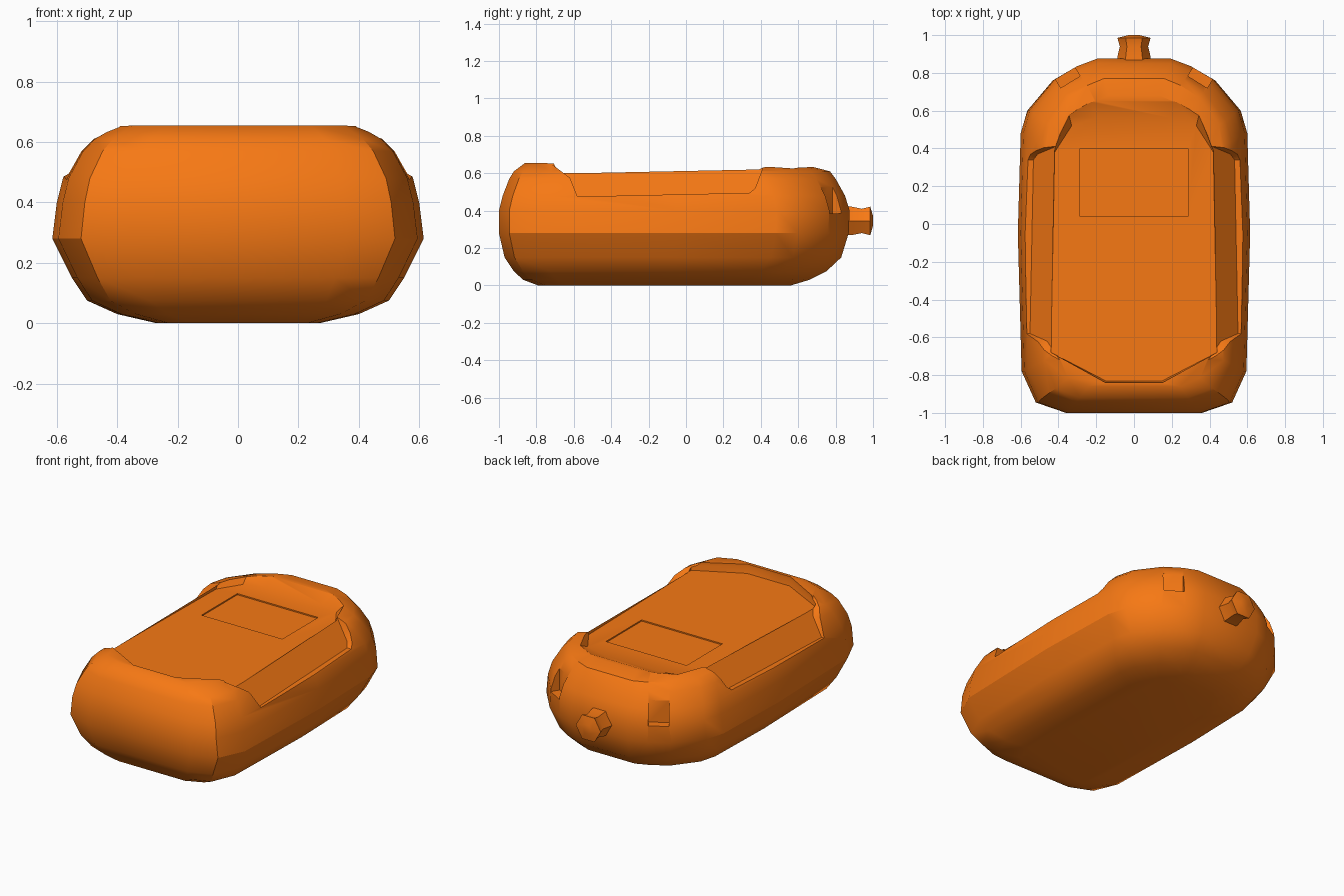
import bpy, bmesh, math
from mathutils import Matrix, Vector

if "Cube" in bpy.data.objects:
    bpy.data.objects.remove(bpy.data.objects["Cube"])

orange = bpy.data.materials.new("orange_plastic")
orange.diffuse_color = (0.93, 0.19, 0.007, 1)
orange.use_nodes = True
orange.node_tree.nodes["Principled BSDF"].inputs["Base Color"].default_value = orange.diffuse_color


def loft(name, rings):
    """Closed skin through equal-length rings of points."""
    bm = bmesh.new()
    rows = [[bm.verts.new(p) for p in ring] for ring in rings]
    n = len(rows[0])
    for a, b in zip(rows, rows[1:]):
        for i in range(n):
            j = (i + 1) % n
            bm.faces.new((a[i], a[j], b[j], b[i]))
    bm.faces.new(rows[0][::-1])
    bm.faces.new(rows[-1])
    bmesh.ops.recalc_face_normals(bm, faces=bm.faces)
    mesh = bpy.data.meshes.new(name)
    bm.to_mesh(mesh)
    bm.free()
    mesh.materials.append(orange)
    ob = bpy.data.objects.new(name, mesh)
    bpy.context.collection.objects.link(ob)
    return ob


def activate(ob):
    bpy.ops.object.select_all(action='DESELECT')
    ob.select_set(True)
    bpy.context.view_layer.objects.active = ob


def carve(ob, cutter):
    cutter.hide_render = True
    activate(ob)
    mod = ob.modifiers.new("cut", 'BOOLEAN')
    mod.operation, mod.solver, mod.object = 'DIFFERENCE', 'EXACT', cutter
    bpy.ops.object.modifier_apply(modifier=mod.name)
    bpy.data.objects.remove(cutter, do_unlink=True)


def mirrored(half):
    return half + [(-x, y) for x, y in reversed(half)]


def box(name, size, matrix):
    x, y, z = (s / 2 for s in size)
    corners = [(-x, -y), (x, -y), (x, y), (-x, y)]
    return loft(name, [[matrix @ Vector((a, b, h)) for a, b in corners] for h in (-z, z)])


# rounded shell: one plan outline, scaled per height
outline = mirrored([(0.2, 0.87), (0.31, 0.83), (0.43, 0.76), (0.565, 0.60), (0.60, 0.48),
                    (0.615, -0.05), (0.595, -0.78), (0.52, -0.945), (0.36, -1.0)])
levels = [  # z, half width, front y, back y
    (0.0, 0.27, -0.79, 0.56), (0.03, 0.40, -0.87, 0.66), (0.075, 0.50, -0.92, 0.75),
    (0.15, 0.55, -0.97, 0.83), (0.28, 0.615, -1.0, 0.87), (0.40, 0.60, -1.0, 0.875),
    (0.48, 0.58, -0.98, 0.85), (0.57, 0.53, -0.945, 0.80), (0.61, 0.49, -0.92, 0.77),
    (0.655, 0.415, -0.86, 0.68)]
rings = []
for z, w, yf, yb in levels:
    ring = []
    for x, y in outline:
        t = (y + 1) / 1.87
        ring.append((x * w / 0.615, yf + t * (yb - yf), z - (0.022 * t if z > 0.65 else 0)))
    rings.append(ring)
shell = loft("shell", rings)

# sunken top deck with a gentle ramp up to the rear rim
low = mirrored([(0.20, 0.56), (0.33, 0.52), (0.42, 0.38), (0.44, -0.68), (0.15, -0.83)])
high = mirrored([(0.23, 0.66), (0.35, 0.60), (0.42, 0.40), (0.44, -0.68), (0.15, -0.84)])
carve(shell, loft("deck_cutter", [[(x, y, 0.60) for x, y in low],
                                  [(x, y, 0.637) for x, y in high],
                                  [(x, y, 0.80) for x, y in high]]))

# sloping side grips
notch = [(-0.74, 0.68), (-0.72, 0.65), (-0.62, 0.575), (-0.58, 0.475), (0.34, 0.495),
         (0.37, 0.52), (0.40, 0.60), (0.43, 0.68)]
for s in (-1, 1):
    carve(shell, loft("grip_cutter", [[(s * (0.438 + (0.60 - z) * 0.9), y, z) for y, z in notch],
                                      [(s * 0.9, y, z) for y, z in notch]]))

# shallow display window
carve(shell, box("window_cutter", (0.57, 0.36, 0.10), Matrix.Translation((0, 0.22, 0.642))))

# two rear sockets on the angled corners
for s in (-1, 1):
    place = Matrix.Translation((s * 0.36, 0.79, 0.455)) @ Matrix.Rotation(-s * math.radians(32), 4, 'Z')
    carve(shell, box("socket_cutter", (0.12, 0.09, 0.14), place))

# cable sleeve: waisted six-sided plug
sleeve = loft("cable_sleeve", [
    [(r * math.cos(math.tau * i / 6), y, 0.345 + r * math.sin(math.tau * i / 6 )) for i in range(6)]
    for y, r in ((0.80, 0.085), (0.885, 0.088), (0.94, 0.075), (0.985, 0.088), (1.0, 0.03))])

for ob, angle in ((shell, 32), (sleeve, 50)):
    activate(ob)
    bpy.ops.object.shade_smooth_by_angle(angle=math.radians(angle))
